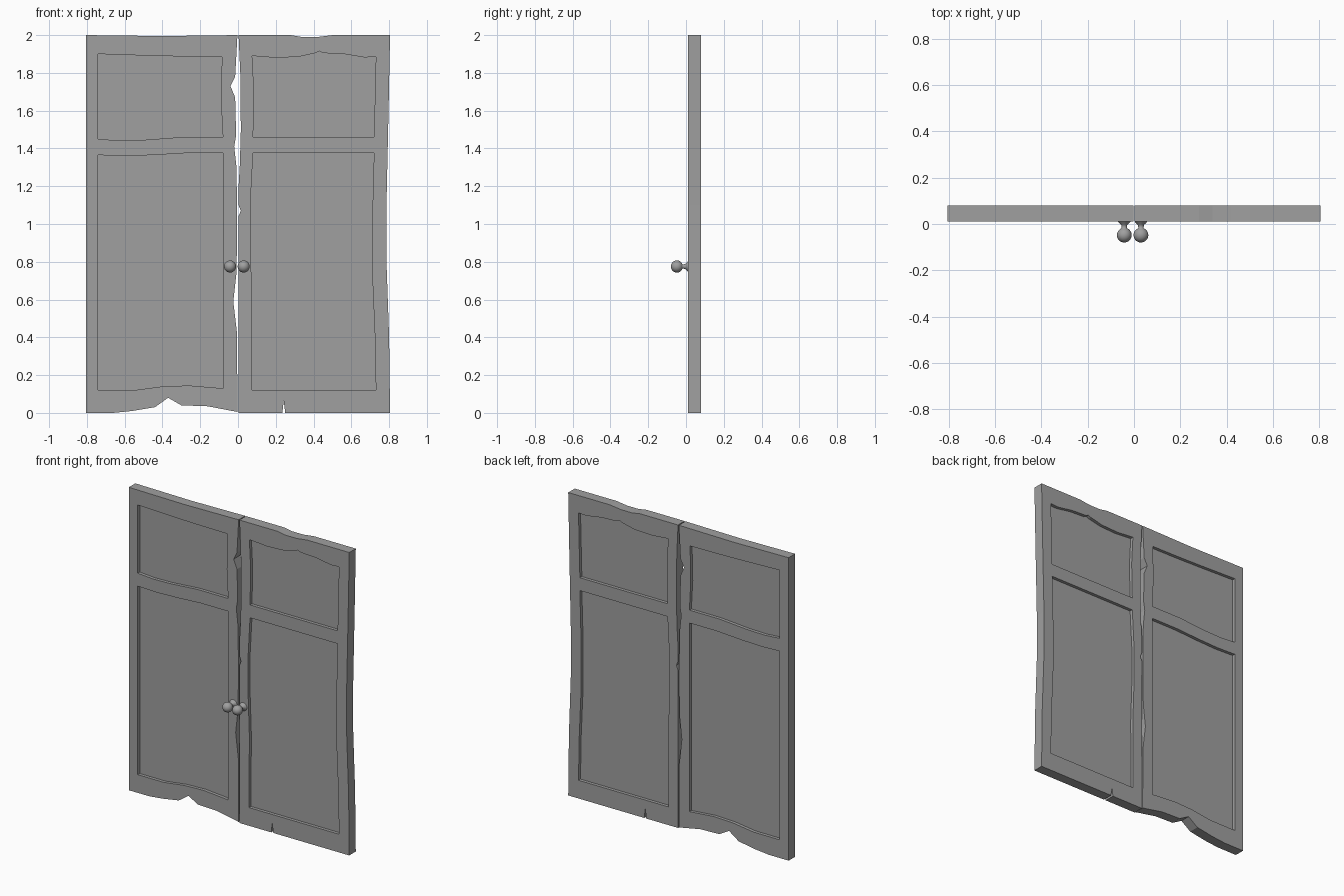
import bpy, bmesh
from math import pi, sin, cos
from mathutils import Matrix

cube = bpy.data.objects.get("Cube")
if cube:
    bpy.data.objects.remove(cube)

DOOR_Y, DOOR_HALF, PANEL_HALF = 0.045, 0.034, 0.013

grey = bpy.data.materials.new("worn_grey")
grey.use_nodes = True
colour = (0.35, 0.35, 0.35, 1)
grey.diffuse_color = colour
grey.node_tree.nodes["Principled BSDF"].inputs["Base Color"].default_value = colour


def slab(name, outlines, half):
    """Upright slab from front outlines; inner outlines become openings."""
    curve = bpy.data.curves.new(name, 'CURVE')
    curve.dimensions = '2D'
    curve.fill_mode = 'BOTH'
    curve.extrude = half
    for outline in outlines:
        spline = curve.splines.new('POLY')
        spline.points.add(len(outline) - 1)
        for point, (x, z) in zip(spline.points, outline):
            point.co = (x, z, 0, 1)
        spline.use_cyclic_u = True
    temp = bpy.data.objects.new(name + "_outline", curve)
    bpy.context.collection.objects.link(temp)
    graph = bpy.context.evaluated_depsgraph_get()
    mesh = bpy.data.meshes.new_from_object(temp.evaluated_get(graph))
    bpy.data.objects.remove(temp)
    mesh.transform(Matrix.Translation((0, DOOR_Y, 0)) @ Matrix.Rotation(pi / 2, 4, 'X'))
    bm = bmesh.new()
    bm.from_mesh(mesh)
    bmesh.ops.remove_doubles(bm, verts=bm.verts, dist=0.0001)
    bmesh.ops.recalc_face_normals(bm, faces=bm.faces)
    for face in bm.faces:
        face.smooth = False
    bm.to_mesh(mesh)
    bm.free()
    mesh.name = name
    mesh.materials.clear()
    mesh.materials.append(grey)
    obj = bpy.data.objects.new(name, mesh)
    bpy.context.collection.objects.link(obj)


def knob(name, x, z=0.775):
    """Turned round knob with a flared neck, pointing forward."""
    r, centre = 0.032, -0.048
    profile = [(0.028, 0.012), (0.022, 0.004), (0.013, -0.004), (0.011, -0.018)]
    for i in range(10):
        a = 0.35 + (pi - 0.35) * i / 9
        profile.append((max(r * sin(a), 0), centre + r * cos(a)))
    bm = bmesh.new()
    verts = [bm.verts.new((x + rad, y, z)) for rad, y in profile]
    edges = [bm.edges.new(pair) for pair in zip(verts, verts[1:])]
    bmesh.ops.spin(bm, geom=verts + edges, cent=(x, 0, z), axis=(0, 1, 0),
                   angle=2 * pi, steps=24)
    bmesh.ops.remove_doubles(bm, verts=bm.verts, dist=0.0001)
    bmesh.ops.recalc_face_normals(bm, faces=bm.faces)
    for face in bm.faces:
        face.smooth = True
    mesh = bpy.data.meshes.new(name)
    bm.to_mesh(mesh)
    bm.free()
    mesh.materials.append(grey)
    bpy.context.collection.objects.link(bpy.data.objects.new(name, mesh))


# Right door: chipped bottom rail and splintered meeting edge
right_frame = [(-.805, 0), (-.66, 0), (-.56, .01), (-.44, .03), (-.37, .08), (-.3, .04),
               (-.16, .035), (-.003, .005), (-.005, .42), (-.025, .59), (-.008, .74),
               (-.004, 1), (-.008, 1.3), (-.02, 1.41), (-.01, 1.47), (-.015, 1.67),
               (-.04, 1.73), (-.015, 1.78), (-.003, 2), (-.4, 1.995), (-.805, 2)]
right_upper = [(-.74, 1.45), (-.63, 1.442), (-.5, 1.445), (-.3, 1.46), (-.08, 1.46),
               (-.09, 1.65), (-.085, 1.885), (-.3, 1.887), (-.5, 1.892), (-.74, 1.9)]
right_lower = [(-.74, .12), (-.55, .12), (-.4, .14), (-.26, .145), (-.08, .13),
               (-.08, 1.375), (-.28, 1.375), (-.45, 1.365), (-.6, 1.36), (-.74, 1.365)]

# Left door: split bottom rail, bowed outer edge and worn top
left_frame = [(.003, 0), (.235, 0), (.242, .065), (.25, 0), (.805, 0), (.8, .4),
              (.786, .8), (.786, 1.1), (.797, 1.6), (.805, 2), (.5, 2), (.42, 1.99),
              (.34, 1.99), (.28, 2), (.003, 2), (.012, 1.8), (.015, 1.5), (.01, 1.32),
              (.002, 1.18), (.003, 1.1), (.015, 1.07), (.002, 1.04)]
left_upper = [(.08, 1.46), (.72, 1.46), (.73, 1.885), (.67, 1.882), (.56, 1.9),
              (.45, 1.905), (.43, 1.915), (.41, 1.905), (.32, 1.885), (.2, 1.88),
              (.075, 1.89), (.085, 1.7)]
left_lower = [(.073, .12), (.73, .12), (.725, .4), (.71, .75), (.71, 1), (.72, 1.375),
              (.08, 1.375), (.065, 1.1), (.065, .9), (.075, .6)]

for side, frame, upper, lower, knob_x in (
        ("right", right_frame, right_upper, right_lower, -0.042),
        ("left", left_frame, left_upper, left_lower, 0.03)):
    slab(side + "_door_frame", [frame, upper, lower], DOOR_HALF)
    slab(side + "_upper_panel", [upper], PANEL_HALF)
    slab(side + "_lower_panel", [lower], PANEL_HALF)
    knob(side + "_knob", knob_x)
